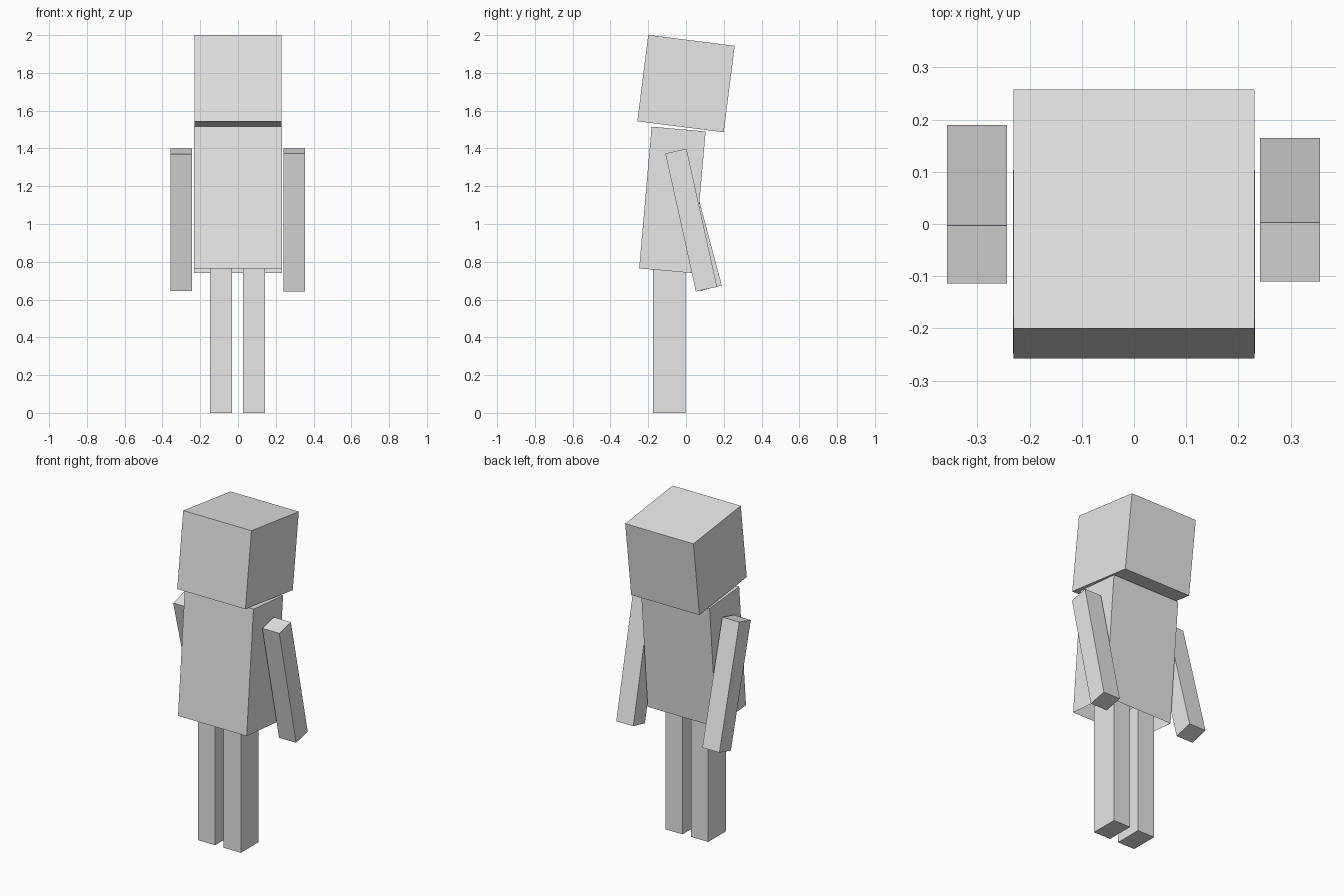
import bpy, bmesh, math
from mathutils import Matrix

if "Cube" in bpy.data.objects:
    bpy.data.objects.remove(bpy.data.objects["Cube"])

grey = bpy.data.materials.new("light_grey")
grey.diffuse_color = (0.8, 0.8, 0.8, 1)
grey.use_nodes = True
grey.node_tree.nodes["Principled BSDF"].inputs["Base Color"].default_value = grey.diffuse_color


def box(name, size, centre, tilt=0.0, open_bottom=False):
    """Flat-sided box, tilted in degrees about the x axis."""
    bm = bmesh.new()
    bmesh.ops.create_cube(bm, size=1.0)
    bmesh.ops.scale(bm, vec=size, verts=bm.verts)
    if open_bottom:
        low = [f for f in bm.faces if f.normal.z < -0.9]
        bmesh.ops.delete(bm, geom=low, context='FACES_ONLY')
    bm.transform(Matrix.Translation(centre) @ Matrix.Rotation(math.radians(tilt), 4, 'X'))
    mesh = bpy.data.meshes.new(name)
    bm.to_mesh(mesh)
    bm.free()
    mesh.materials.append(grey)
    obj = bpy.data.objects.new(name, mesh)
    bpy.context.collection.objects.link(obj)
    return obj


# Head nods back, torso leans and is open underneath
box("head", (0.461, 0.461, 0.461), (0, 0, 1.7435), -7.2)
box("torso", (0.464, 0.287, 0.753), (0, -0.072, 1.1275), -5, open_bottom=True)

# Arms swing by slightly different amounts
box("right_arm", (0.115, 0.115, 0.749), (0.2985, 0.0275, 1.0205), 12.5)
box("left_arm", (0.115, 0.115, 0.749), (-0.3005, 0.0375, 1.0225), 14.9)

# Legs reach up into the torso
for name, x in (("right_leg", 0.084), ("left_leg", -0.09)):
    box(name, (0.116, 0.172, 0.806), (x, -0.089, 0.403))
